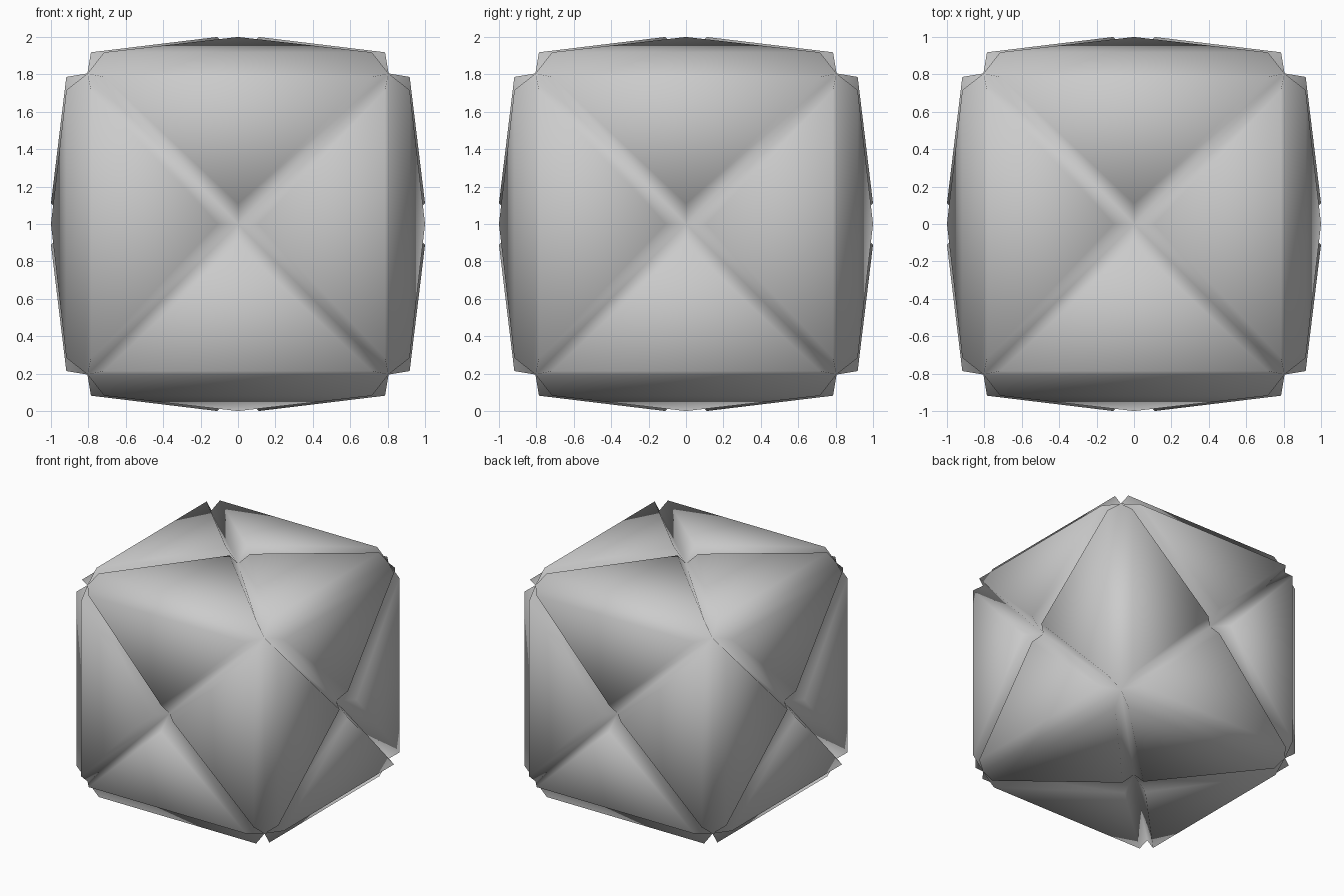
import bpy, bmesh
from mathutils import Vector

if "Cube" in bpy.data.objects:
    bpy.data.objects.remove(bpy.data.objects["Cube"])

CORE = 0.805      # half size of the core cube
DIMPLE = 0.89     # height of the groove crossing on each side

bm = bmesh.new()
bmesh.ops.create_cube(bm, size=2 * CORE)

# Divide each side into four triangles meeting at a slightly raised centre
bmesh.ops.poke(bm, faces=bm.faces[:], offset=DIMPLE - CORE)

# Raise every triangle as its own tapered panel, leaving grooves between panels
panels = bmesh.ops.extrude_discrete_faces(bm, faces=bm.faces[:])["faces"]
for f in panels:
    c = f.calc_center_median()
    axes = sorted(range(3), key=lambda i: -abs(c[i]))
    out, edge, along = axes      # outward, toward cube edge, along cube edge
    so = 1 if c[out] > 0 else -1
    se = 1 if c[edge] > 0 else -1
    for v in f.verts:
        p = Vector((0, 0, 0))
        if abs(v.co[along]) < 0.1:       # tip beside the side centre
            p[out], p[edge] = so * 1.0, se * 0.11
        else:                            # base beside the cube edge
            p[out], p[edge] = so * 0.918, se * 0.786
            p[along] = 0.715 if v.co[along] > 0 else -0.715
        v.co = p

bmesh.ops.recalc_face_normals(bm, faces=bm.faces[:])
bmesh.ops.translate(bm, verts=bm.verts[:], vec=(0, 0, 1))
for f in bm.faces:
    f.smooth = True

mesh = bpy.data.meshes.new("panelled_cube")
bm.to_mesh(mesh)
bm.free()
obj = bpy.data.objects.new("panelled_cube", mesh)
bpy.context.collection.objects.link(obj)
